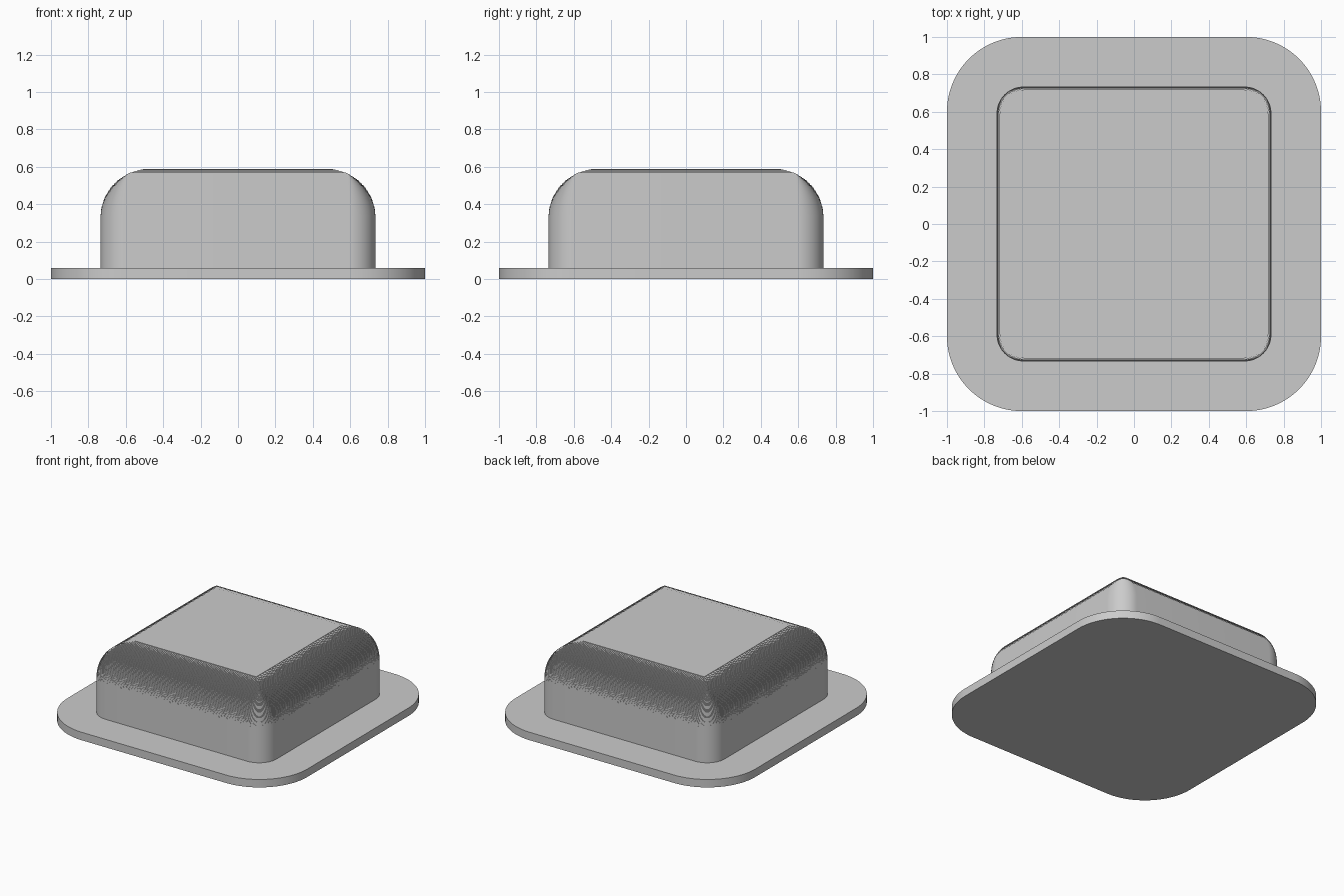
import bpy
import bmesh
from math import cos, sin, pi, radians

if "Cube" in bpy.data.objects:
    bpy.data.objects.remove(bpy.data.objects["Cube"], do_unlink=True)

# Single flat grey
grey = bpy.data.materials.new("light_grey")
grey.use_nodes = True
colour = (0.6, 0.6, 0.6, 1.0)
grey.diffuse_color = colour
grey.node_tree.nodes["Principled BSDF"].inputs["Base Color"].default_value = colour


def rounded_square(half, radius, segments):
    """Outline points, counter-clockwise, with a fixed count per corner."""
    points = []
    for corner in range(4):
        middle = pi / 4 + corner * pi / 2
        cx = (half - radius) * (1 if cos(middle) > 0 else -1)
        cy = (half - radius) * (1 if sin(middle) > 0 else -1)
        for i in range(segments + 1):
            a = corner * pi / 2 + i * pi / 2 / segments
            points.append((cx + radius * cos(a), cy + radius * sin(a)))
    return points


def stack(name, half, radius, profile, segments):
    """Loft a rounded square through (inset, height) pairs and cap both ends."""
    bm = bmesh.new()
    rings = []
    for inset, z in profile:
        outline = rounded_square(half - inset, max(radius - inset, 0), segments)
        rings.append([bm.verts.new((x, y, z)) for x, y in outline])
    count = len(rings[0])
    for low, high in zip(rings, rings[1:]):
        for i in range(count):
            j = (i + 1) % count
            bm.faces.new((low[i], low[j], high[j], high[i]))
    bm.faces.new(rings[0][::-1])
    bm.faces.new(rings[-1])
    bmesh.ops.remove_doubles(bm, verts=bm.verts, dist=1e-6)
    bmesh.ops.recalc_face_normals(bm, faces=bm.faces)
    mesh = bpy.data.meshes.new(name)
    bm.to_mesh(mesh)
    bm.free()
    obj = bpy.data.objects.new(name, mesh)
    bpy.context.collection.objects.link(obj)
    mesh.materials.append(grey)
    bpy.ops.object.select_all(action="DESELECT")
    obj.select_set(True)
    bpy.context.view_layer.objects.active = obj
    bpy.ops.object.shade_smooth_by_angle(angle=radians(35))
    return obj


# Flange plate
stack("base_plate", 1.0, 0.4, [(0, 0), (0, 0.06)], 32)

# Raised body: straight wall, then fine terraces following a quarter round
dome_radius, spring, top, steps = 0.265, 0.323, 0.588, 60
profile = [(0, 0.05)]
for k in range(1, steps + 1):
    angle = radians(83) * k / steps
    z = top if k == steps else spring + dome_radius * sin(angle)
    previous = profile[-1][0]
    inset = dome_radius * (1 - cos(angle))
    profile += [(previous, z), (inset, z)]
profile.pop()  # the last terrace is the flat top
stack("body", 0.735, 0.145, profile, 16)
